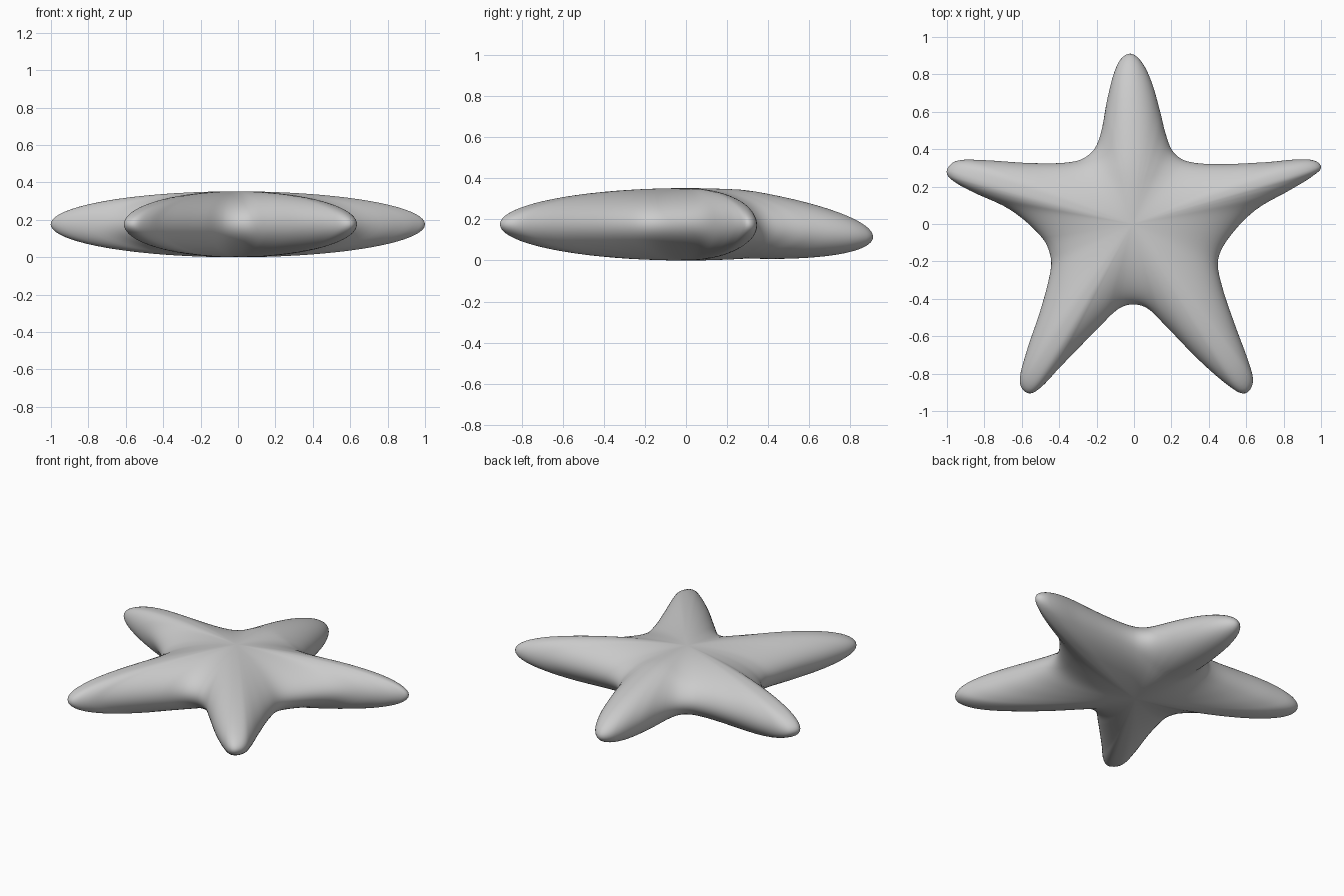
import bpy, bmesh, math
from mathutils import Vector
from mathutils.geometry import interpolate_bezier

if "Cube" in bpy.data.objects:
    bpy.data.objects.remove(bpy.data.objects["Cube"])

# Top-view outline, clockwise from the back arm's tip
OUTLINE = [
    (-.03, .91), (.03, .88), (.09, .77), (.14, .6), (.17, .48), (.21, .385), (.285, .335),
    (.45, .32), (.7, .33), (.93, .345), (1, .31), (.96, .26), (.84, .185), (.65, .075),
    (.51, -.07), (.45, -.19), (.47, -.33), (.54, -.54), (.62, -.76), (.635, -.85),
    (.595, -.905), (.52, -.875), (.35, -.73), (.165, -.54), (.07, -.45), (-.01, -.43),
    (-.085, -.455), (-.18, -.545), (-.4, -.77), (-.5, -.875), (-.565, -.905), (-.61, -.85),
    (-.58, -.7), (-.5, -.46), (-.45, -.27), (-.445, -.18), (-.49, -.075), (-.66, .075),
    (-.88, .18), (-.985, .245), (-1, .29), (-.95, .337), (-.82, .342), (-.53, .325),
    (-.315, .335), (-.225, .385), (-.18, .475), (-.14, .68), (-.09, .85)]
CENTRE = Vector((-.01, 0, 0))
MID, HALF = .18, .176
STEPS, RINGS = 5, 40


def smooth_loop(points):
    pts = [Vector((x, y, 0)) for x, y in points]
    n = len(pts)
    tan = [(pts[(i + 1) % n] - pts[i - 1]).normalized() for i in range(n)]
    loop = []
    for i in range(n):
        a, b, j = pts[i], pts[(i + 1) % n], (i + 1) % n
        h = (b - a).length / 3
        loop += interpolate_bezier(a, a + tan[i] * h, b - tan[j] * h, b, STEPS + 1)[:-1]
    return loop


def mid_height(y):
    # the back arm droops towards its tip
    return MID - .1 * max(0, y - .3)


# Starfish body: scaled outlines stacked with an elliptical height profile
bm = bmesh.new()
loop = smooth_loop(OUTLINE)
rings = []
for k in range(1, RINGS):
    a = math.pi * k / RINGS
    ring = []
    for p in loop:
        q = CENTRE + (p - CENTRE) * math.sin(a)
        ring.append(bm.verts.new((q.x, q.y, mid_height(q.y) + HALF * math.cos(a))))
    rings.append(ring)
top = bm.verts.new((CENTRE.x, 0, MID + HALF))
bottom = bm.verts.new((CENTRE.x, 0, MID - HALF))
n = len(loop)
for i in range(n):
    j = (i + 1) % n
    bm.faces.new((top, rings[0][i], rings[0][j]))
    bm.faces.new((bottom, rings[-1][j], rings[-1][i]))
    for r0, r1 in zip(rings, rings[1:]):
        bm.faces.new((r0[i], r1[i], r1[j], r0[j]))
bmesh.ops.recalc_face_normals(bm, faces=bm.faces)

# Rest on the ground
low = min(v.co.z for v in bm.verts)
for v in bm.verts:
    v.co.z -= low

mesh = bpy.data.meshes.new("starfish")
bm.to_mesh(mesh)
bm.free()
mesh.polygons.foreach_set("use_smooth", [True] * len(mesh.polygons))
starfish = bpy.data.objects.new("starfish", mesh)
bpy.context.collection.objects.link(starfish)
